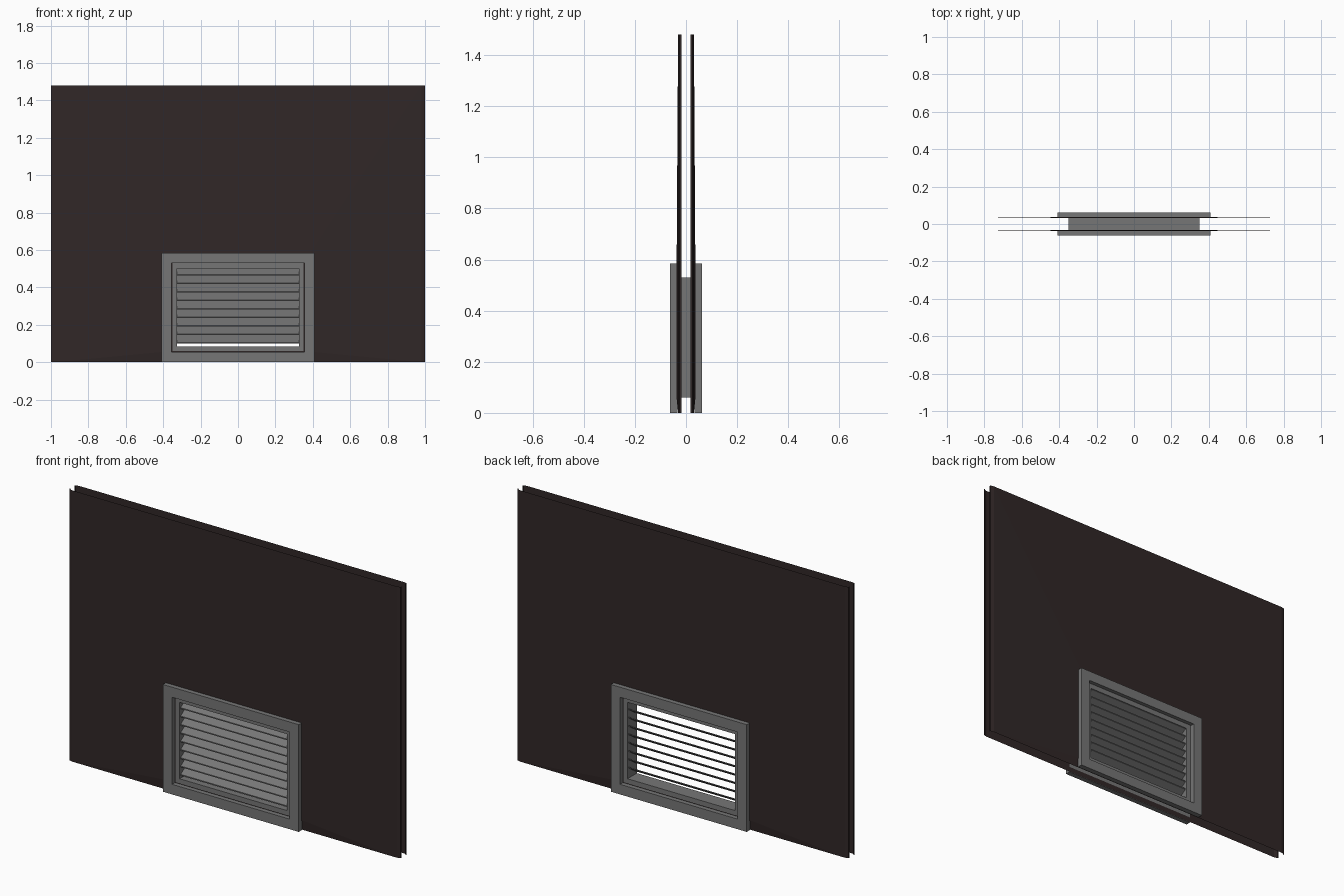
import bpy, bmesh

if "Cube" in bpy.data.objects:
    bpy.data.objects.remove(bpy.data.objects["Cube"])

def material(name, col):
    m = bpy.data.materials.new(name)
    m.diffuse_color = (*col, 1)
    m.use_nodes = True
    m.node_tree.nodes["Principled BSDF"].inputs["Base Color"].default_value = m.diffuse_color
    return m

GREY = material("grey metal", (0.18, 0.18, 0.18))
BROWN = material("dark brown sheet", (0.03, 0.02, 0.02))

def finish(name, bm, mat, solid=True):
    if solid:
        bmesh.ops.recalc_face_normals(bm, faces=bm.faces)
    me = bpy.data.meshes.new(name)
    bm.to_mesh(me)
    bm.free()
    me.materials.append(mat)
    ob = bpy.data.objects.new(name, me)
    bpy.context.collection.objects.link(ob)
    return ob

def rect(bm, hw, z0, z1, y):
    return [bm.verts.new((x, y, z)) for x, z in
            ((-hw, z0), (hw, z0), (hw, z1), (-hw, z1))]

def bridge(bm, a, b):
    for i in range(4):
        j = (i + 1) % 4
        bm.faces.new((a[i], a[j], b[j], b[i]))

def ring(name, outer, inner, y0, y1):
    """Rectangular frame; outer and inner are (half width, bottom, top)."""
    bm = bmesh.new()
    loops = [rect(bm, *outer, y0), rect(bm, *outer, y1),
             rect(bm, *inner, y1), rect(bm, *inner, y0)]
    for i in range(4):
        bridge(bm, loops[i], loops[(i + 1) % 4])
    return finish(name, bm, GREY)

# Door skins: thin sheets with a vent hole and folded side edges
def skin(name, s):
    bm = bmesh.new()
    outer = rect(bm, 0.98, 0, 1.48, s * 0.031)
    hole = rect(bm, 0.35, 0.06, 0.53, s * 0.037)
    bridge(bm, outer, hole)
    for lo, hi, sx in ((outer[0], outer[3], -1), (outer[1], outer[2], 1)):
        prev = (lo, hi)
        for x, y in ((1.0, 0.026), (1.0, 0.017)):
            cur = tuple(bm.verts.new((sx * x, s * y, z)) for z in (0, 1.48))
            bm.faces.new((prev[0], cur[0], cur[1], prev[1]))
            prev = cur
    bmesh.ops.recalc_face_normals(bm, faces=bm.faces)
    big = max(bm.faces, key=lambda f: f.calc_area())
    if big.normal.y * s < 0:
        bmesh.ops.reverse_faces(bm, faces=bm.faces)
    finish(name, bm, BROWN, False)

skin("front_skin", -1)
skin("back_skin", 1)

# Vent trim on both sides, and the sleeve passing through the door
ring("front_trim", (0.41, 0, 0.585), (0.355, 0.055, 0.53), -0.062, -0.034)
ring("back_trim", (0.41, 0, 0.585), (0.355, 0.055, 0.53), 0.034, 0.062)
ring("vent_sleeve", (0.35, 0.06, 0.53), (0.325, 0.085, 0.502), -0.04, 0.04)

# Sloping louvre slats, low at the front and high at the back
for k in range(9):
    z = 0.099 + k * 0.0455
    prof = ((-0.03, z), (0.03, z + 0.040), (0.03, z + 0.046), (-0.03, z + 0.006))
    bm = bmesh.new()
    ends = [[bm.verts.new((x, y, zz)) for y, zz in prof] for x in (-0.325, 0.325)]
    bridge(bm, *ends)
    for e in ends:
        bm.faces.new(e)
    finish(f"louvre_slat_{k + 1}", bm, GREY)
